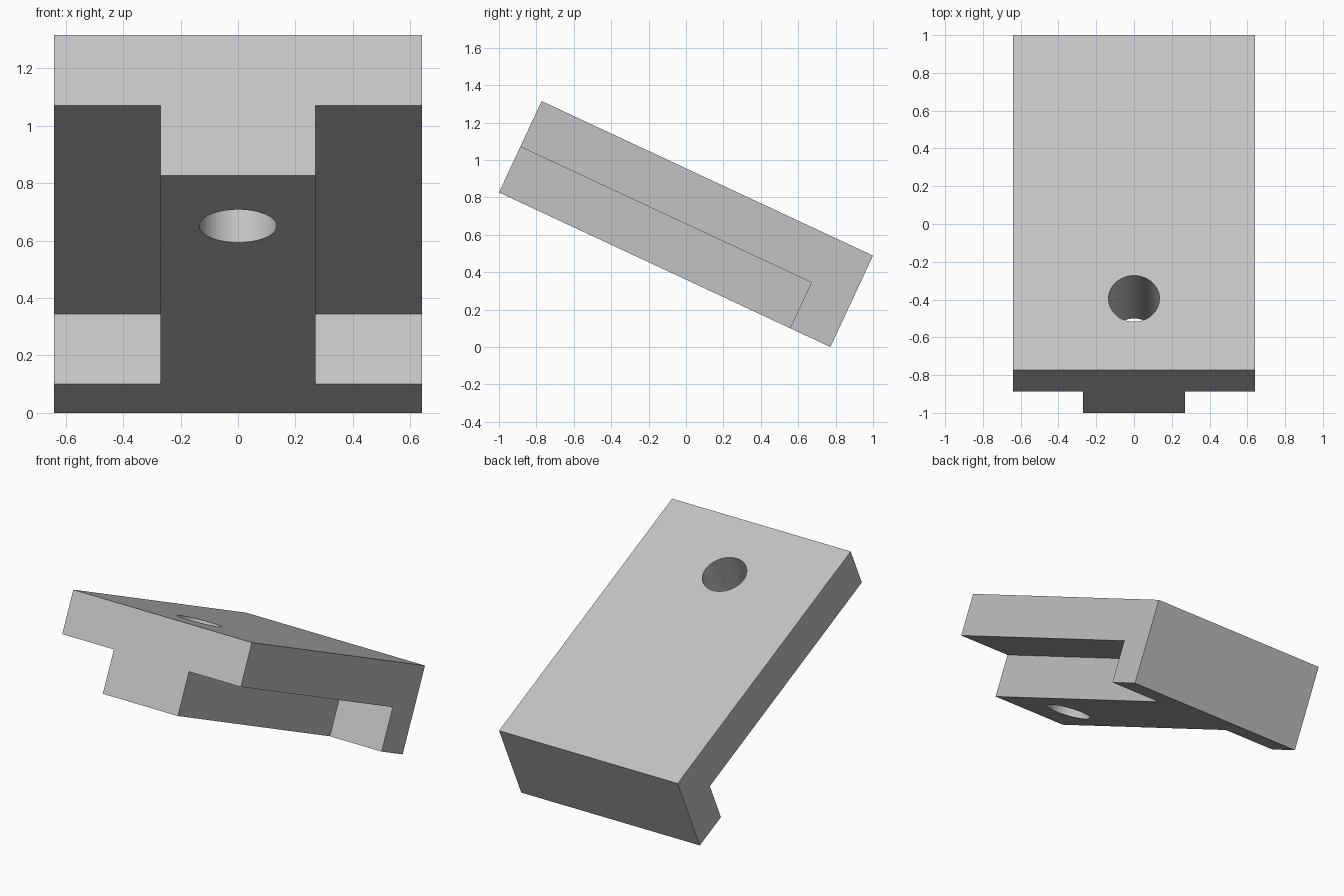
import bpy, math

WIDTH, LENGTH, THICK = 1.28, 1.955, 0.539
STEM = 0.538          # width of the raised rail below the plate
LIP = 0.238           # length of the full-width lip at the low end
TILT = math.radians(25)
HEIGHT = LENGTH * math.sin(TILT) + THICK * math.cos(TILT)

default = bpy.data.objects.get("Cube")
if default:
    bpy.data.objects.remove(default, do_unlink=True)

grey = bpy.data.materials.new("light grey")
grey.use_nodes = True
colour = (0.54, 0.54, 0.54, 1)
grey.diffuse_color = colour
grey.node_tree.nodes["Principled BSDF"].inputs["Base Color"].default_value = colour


def box(name, size, centre):
    bpy.ops.mesh.primitive_cube_add(size=1, location=centre)
    ob = bpy.context.object
    ob.name = name
    ob.scale = size
    bpy.ops.object.transform_apply(location=True, rotation=False, scale=True)
    ob.data.materials.append(grey)
    return ob


def cut(body, cutter):
    mod = body.modifiers.new("cut", 'BOOLEAN')
    mod.operation = 'DIFFERENCE'
    mod.solver = 'EXACT'
    mod.object = cutter
    bpy.context.view_layer.objects.active = body
    bpy.ops.object.modifier_apply(modifier=mod.name)
    bpy.data.objects.remove(cutter, do_unlink=True)


# Solid block, modelled flat
block = box("tilted_block", (WIDTH, LENGTH, THICK), (0, 0, 0))

# Side notches that leave the central rail and the end lip
margin = 0.2
for side in (-1, 1):
    notch_w = (WIDTH - STEM) / 2 + margin
    notch_l = LENGTH - LIP + margin
    notch_h = THICK / 2 + margin
    cut(block, box("notch_cutter", (notch_w, notch_l, notch_h),
                   (side * (STEM + notch_w) / 2,
                    LENGTH / 2 - LIP - notch_l / 2,
                    -notch_h / 2)))

# Round hole straight through plate and rail
bpy.ops.mesh.primitive_cylinder_add(vertices=64, radius=0.135, depth=2,
                                    location=(0, 0.416 - LENGTH / 2, 0))
drill = bpy.context.object
drill.data.materials.append(grey)
cut(block, drill)

# Tilt into place and stand on the ground
bpy.ops.object.select_all(action='DESELECT')
block.select_set(True)
bpy.context.view_layer.objects.active = block
block.rotation_euler.x = -TILT
block.location.z = HEIGHT / 2
bpy.ops.object.transform_apply(location=True, rotation=True, scale=True)
bpy.ops.object.shade_smooth_by_angle(angle=math.radians(30))
